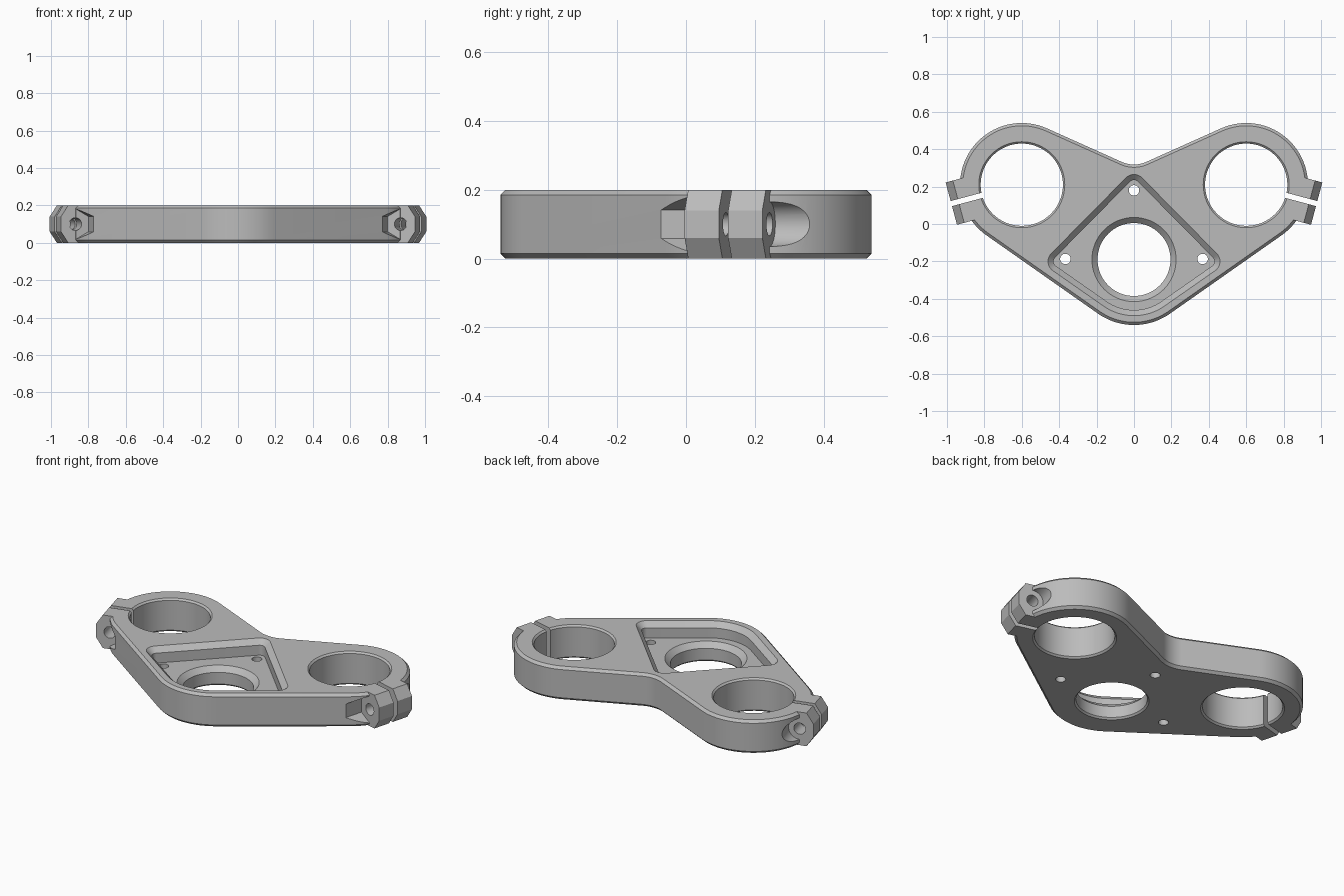
import bpy, bmesh
from math import sin, cos, radians, pi
from mathutils import Matrix, Vector

cube = bpy.data.objects.get("Cube")
if cube:
    bpy.data.objects.remove(cube)

metal = bpy.data.materials.new("machined grey metal")
metal.use_nodes = True
GREY = (0.5, 0.5, 0.5, 1)
metal.diffuse_color = GREY
metal.node_tree.nodes["Principled BSDF"].inputs["Base Color"].default_value = GREY


def arc(cx, cy, r, a0, a1, n):
    """Points of an arc; a clockwise sweep is a concave corner."""
    return [(cx + r * cos(radians(a0 + (a1 - a0) * i / n)),
             cy + r * sin(radians(a0 + (a1 - a0) * i / n))) for i in range(n + 1)]


def loft(name, outline, levels, matrix=Matrix()):
    """Stack outline(inset) at each (height, inset) level and cap both ends."""
    bm = bmesh.new()
    rings = [[bm.verts.new((x, y, z)) for x, y in outline(inset)] for z, inset in levels]
    for low, high in zip(rings, rings[1:]):
        for i in range(len(low)):
            bm.faces.new((low[i - 1], low[i], high[i], high[i - 1]))
    bm.faces.new(rings[0])
    bm.faces.new(rings[-1])
    bm.transform(matrix)
    bmesh.ops.recalc_face_normals(bm, faces=bm.faces)
    mesh = bpy.data.meshes.new(name)
    bm.to_mesh(mesh)
    bm.free()
    mesh.materials.append(metal)
    obj = bpy.data.objects.new(name, mesh)
    bpy.context.collection.objects.link(obj)
    return obj


def combine(target, tool, operation):
    mod = target.modifiers.new(tool.name, "BOOLEAN")
    mod.object, mod.operation, mod.solver = tool, operation, "EXACT"
    bpy.context.view_layer.objects.active = target
    bpy.ops.object.modifier_apply(modifier=mod.name)
    bpy.data.objects.remove(tool)


def circle(cx, cy, r, n=64, turn=0):
    return lambda inset: arc(cx, cy, r - inset, turn, turn + 360, n)[:-1]


def polygon(points):
    return lambda inset: points


# Plate outline: front nose, two clamp lobes, filleted notch at the back
LOBE_X, LOBE_Y, LOBE_R = 0.6, 0.21, 0.33
THICK, CHAMFER = 0.2, 0.015


def plate_outline(inset):
    return (arc(0, -0.205, 0.335 - inset, -125, -55, 20)
            + arc(LOBE_X, LOBE_Y, LOBE_R - inset, -55, 114, 40)
            + arc(0, 0.478, 0.16 + inset, -66, -114, 12)
            + arc(-LOBE_X, LOBE_Y, LOBE_R - inset, 66, 235, 40))


def pocket_outline(inset):
    r = 0.06 - inset
    return (arc(0, -0.205, 0.285 - inset, -124, -56, 20)
            + arc(0.4, -0.2, r, -56, 45, 10)
            + arc(0, 0.205, r, 45, 135, 10)
            + arc(-0.4, -0.2, r, 135, 236, 10))


plate = loft("clamp_plate", plate_outline,
             [(0, CHAMFER), (CHAMFER, 0), (THICK - CHAMFER, 0), (THICK, CHAMFER)])

# Frames of the pinch bolts: x = outward from lobe, y = up, z = along bolt
EAR = 0.117
frames = []
for side in (-1, 1):
    out = Vector((side * cos(radians(15)), -sin(radians(15)), 0))
    along = Vector((side * sin(radians(15)), cos(radians(15)), 0))
    frame = Matrix((out, (0, 0, 1), along)).transposed().to_4x4()
    frame.translation = (side * LOBE_X, LOBE_Y, 0)
    frames.append(frame)

# Pinch ears
ear_profile = polygon([(0.25, 0), (0.35, 0), (0.39, 0.06),
                       (0.39, 0.14), (0.35, THICK), (0.25, THICK)])
for frame in frames:
    combine(plate, loft("ear", ear_profile, [(-EAR, 0), (EAR, 0)], frame), "UNION")

# Fork bores, steering stem bore and recessed pocket, all with broken edges
FLOOR = 0.11
through = [(-0.01, -0.02), (0.01, 0), (THICK - 0.01, 0), (THICK + 0.01, -0.02)]
cutters = [loft("fork_bore", circle(side * LOBE_X, LOBE_Y, 0.22), through)
           for side in (-1, 1)]
cutters.append(loft("pocket", pocket_outline,
                    [(FLOOR, 0.03), (THICK - 0.03, 0.03), (THICK, 0), (THICK + 0.02, 0)]))
cutters.append(loft("stem_bore", circle(0, -0.19, 0.195),
                    [(-0.01, -0.02), (0.01, 0), (FLOOR - 0.03, 0),
                     (FLOOR, -0.03), (FLOOR + 0.02, -0.03)]))

# Small mounting holes through the pocket floor
for x, y in ((0, 0.18), (-0.367, -0.187), (0.367, -0.187)):
    cutters.append(loft("mount_hole", circle(x, y, 0.028, 24), [(-0.05, 0), (0.3, 0)]))

# Slit, bolt hole, round head seat and hexagonal nut seat at each ear
BOLT = 0.31
slit = polygon([(0.1, -0.1), (0.5, -0.1), (0.5, 0.3), (0.1, 0.3)])
for frame in frames:
    cutters += [
        loft("slit", slit, [(-0.014, 0), (0.014, 0)], frame),
        loft("bolt_hole", circle(BOLT, 0.1, 0.034, 24), [(-0.3, 0), (0.3, 0)], frame),
        loft("head_seat", circle(BOLT, 0.1, 0.065, 40), [(EAR + 0.0002, 0), (0.4, 0)], frame),
        loft("nut_seat", circle(BOLT, 0.1, 0.082, 6, 30), [(-0.45, 0), (-EAR - 0.0002, 0)], frame),
    ]
for cutter in cutters:
    combine(plate, cutter, "DIFFERENCE")

# Smooth curved walls, crisp machined edges
bpy.ops.object.select_all(action="DESELECT")
plate.select_set(True)
bpy.context.view_layer.objects.active = plate
bpy.ops.object.shade_smooth_by_angle(angle=radians(25))
